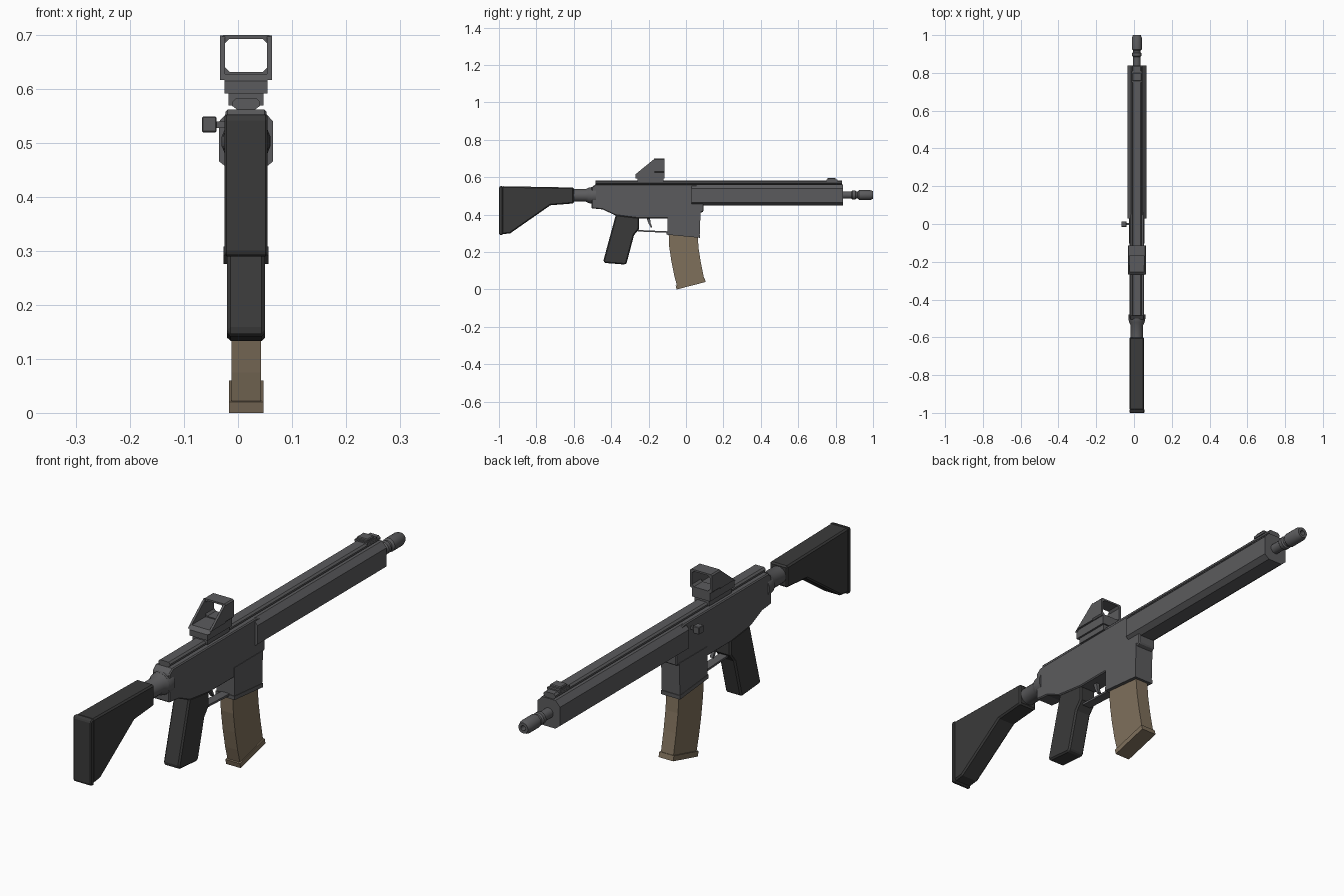
import bpy, bmesh, math

cube = bpy.data.objects.get("Cube")
if cube:
    bpy.data.objects.remove(cube, do_unlink=True)

CX = 0.015   # centre plane of the body
BORE = 0.505  # height of the barrel axis


def material(name, rgb):
    m = bpy.data.materials.new(name)
    m.use_nodes = True
    m.diffuse_color = (*rgb, 1)
    bsdf = m.node_tree.nodes["Principled BSDF"]
    bsdf.inputs["Base Color"].default_value = (*rgb, 1)
    bsdf.inputs["Roughness"].default_value = 0.6
    return m


METAL = material("gunmetal grey", (0.105, 0.105, 0.11))
POLYMER = material("dark polymer", (0.042, 0.042, 0.042))
TAN = material("tan", (0.21, 0.16, 0.105))


def finish(name, bm, mat, bevel=0):
    bmesh.ops.recalc_face_normals(bm, faces=bm.faces)
    mesh = bpy.data.meshes.new(name)
    bm.to_mesh(mesh)
    bm.free()
    mesh.materials.append(mat)
    ob = bpy.data.objects.new(name, mesh)
    bpy.context.scene.collection.objects.link(ob)
    if bevel:
        mod = ob.modifiers.new("edge", 'BEVEL')
        mod.width = bevel
        mod.segments = 1
        mod.limit_method = 'ANGLE'
        mod.angle_limit = math.radians(40)
    return ob


def loft(name, rings, mat, bevel=0):
    """Join rings of equal length and cap both ends."""
    bm = bmesh.new()
    vs = [[bm.verts.new(p) for p in ring] for ring in rings]
    n = len(vs[0])
    for a, b in zip(vs, vs[1:]):
        for i in range(n):
            j = (i + 1) % n
            bm.faces.new((a[i], a[j], b[j], b[i]))
    bm.faces.new(vs[0])
    bm.faces.new(vs[-1])
    return finish(name, bm, mat, bevel)


def side_prism(name, profile, half, mat, bevel=0, x=0):
    """Side profile (y, z) given a width about the centre plane."""
    return loft(name, [[(CX + x + s * half, y, z) for y, z in profile]
                       for s in (-1, 1)], mat, bevel)


def bar(name, half_section, y0, y1, mat, bevel=0):
    """Symmetric cross-section (half width, z) run along y."""
    section = half_section + [(-x, z) for x, z in reversed(half_section)]
    return loft(name, [[(CX + x, y, z) for x, z in section]
                       for y in (y0, y1)], mat, bevel)


def box(name, y0, y1, z0, z1, half, mat, bevel=0, x=0):
    return side_prism(name, [(y0, z0), (y1, z0), (y1, z1), (y0, z1)],
                      half, mat, bevel, x)


def lathe(name, steps, mat, z=BORE, sides=16):
    """Turned part from (y, radius) steps."""
    turn = [2 * math.pi * (i + .5) / sides for i in range(sides)]
    ob = loft(name, [[(CX + r * math.cos(a), y, z + r * math.sin(a)) for a in turn]
                     for y, r in steps], mat)
    bpy.ops.object.select_all(action='DESELECT')
    ob.select_set(True)
    bpy.context.view_layer.objects.active = ob
    bpy.ops.object.shade_smooth_by_angle(angle=math.radians(30))
    return ob


# Shoulder stock and butt pad
side_prism("stock", [(-.985, .552), (-.6, .545), (-.6, .46), (-.725, .45),
                     (-.94, .3), (-.985, .295)], .039, POLYMER, .006)
side_prism("butt_pad", [(-1, .546), (-.993, .553), (-.98, .553), (-.98, .29),
                        (-.993, .29), (-1, .297)], .04, POLYMER, .004)
lathe("buffer_tube", [(-.62, .034), (-.535, .034), (-.52, .042), (-.5, .046),
                      (-.48, .046)], METAL, .503)

# Receiver, magazine well and top rail
side_prism("receiver", [(-.505, .545), (-.484, .562), (.04, .562), (.094, .55),
                        (.094, .417), (.078, .41), (-.1, .38), (-.25, .38),
                        (-.377, .396), (-.446, .428), (-.505, .434)],
           .038, METAL, .004)
side_prism("magazine_well", [(-.1, .42), (.078, .42), (.073, .28), (-.1, .296)],
           .04, METAL)
side_prism("magazine_well_lip", [(-.103, .308), (.076, .292), (.075, .276),
                                 (-.103, .293)], .0415, METAL)
bar("top_rail", [(.014, .56), (.026, .569), (.026, .576), (.019, .583)],
    -.484, .835, METAL)
lathe("receiver_end_ring", [(-.512, .044), (-.495, .044)], METAL, .503)

# Handguard
bar("handguard", [(.03, .45), (.05, .466), (.05, .54), (.03, .562)],
    .03, .84, METAL)

# Barrel and muzzle device with a shallow bore
lathe("barrel", [(.83, .02), (.885, .02), (.89, .025), (.905, .025),
                 (.91, .02), (.93, .02)], METAL)
lathe("muzzle_device", [(.918, .02), (.925, .027), (.985, .027), (1, .021),
                        (1, .01), (.97, .01)], METAL)

# Pistol grip
side_prism("pistol_grip", [(-.375, .4), (-.25, .385), (-.25, .325), (-.278, .29),
                           (-.317, .143), (-.325, .133), (-.436, .142),
                           (-.442, .153)], .035, POLYMER, .006)

# Trigger and guard
side_prism("trigger_guard", [(-.26, .318), (-.1, .311), (-.1, .303),
                             (-.26, .31)], .018, METAL)
side_prism("trigger", [(-.212, .385), (-.192, .385), (-.19, .355), (-.18, .334),
                       (-.187, .33), (-.2, .352)], .007, METAL)

# Curved magazine and its floor plate
side_prism("magazine", [(-.093, .31), (-.09, .23), (-.078, .15), (-.063, .075),
                        (-.047, .015), (.098, .05), (.08, .14), (.068, .215),
                        (.06, .31)], .0275, TAN)
side_prism("magazine_floor_plate", [(-.055, .02), (-.05, 0), (.105, .04),
                                    (.1, .06)], .032, TAN)

# Reflex sight: mount, body, open window frame and side cheeks
box("sight_mount", -.26, -.12, .57, .594, .0325, METAL)
side_prism("sight_body", [(-.27, .592), (-.115, .592), (-.115, .628), (-.255, .628),
                          (-.27, .615)], .04, METAL)


def window_ring(half, z0, z1, cut, y):
    right = [(half - cut, z0), (half, z0 + cut), (half, z1 - cut), (half - cut, z1)]
    loop = right + [(-x, z) for x, z in reversed(right)]
    return [(CX + x, y, z) for x, z in loop]


bm = bmesh.new()
rings = [[bm.verts.new(p) for p in window_ring(*size, y)]
         for size, y in (((.048, .626, .7, .005), -.17), ((.048, .626, .7, .005), -.115),
                         ((.039, .632, .693, .008), -.115), ((.039, .632, .693, .008), -.17))]
for k in range(4):
    a, b = rings[k], rings[(k + 1) % 4]
    for i in range(8):
        j = (i + 1) % 8
        bm.faces.new((a[i], a[j], b[j], b[i]))
finish("sight_window_frame", bm, METAL)
for side, label in ((-1, "right"), (1, "left")):
    side_prism("sight_cheek_" + label, [(-.268, .617), (-.168, .699), (-.168, .626),
                                        (-.258, .626)], .0045, METAL, x=side * .0435)

# Front sight block
box("front_sight_base", .75, .81, .578, .588, .028, METAL)
box("front_sight", .757, .8, .585, .597, .024, METAL, .003)

# Charging handle on the right side
box("charging_stem", -.006, .006, .528, .54, .02, METAL, x=-.047)
box("charging_knob", -.016, .014, .52, .549, .0135, METAL, .002, x=-.0685)
